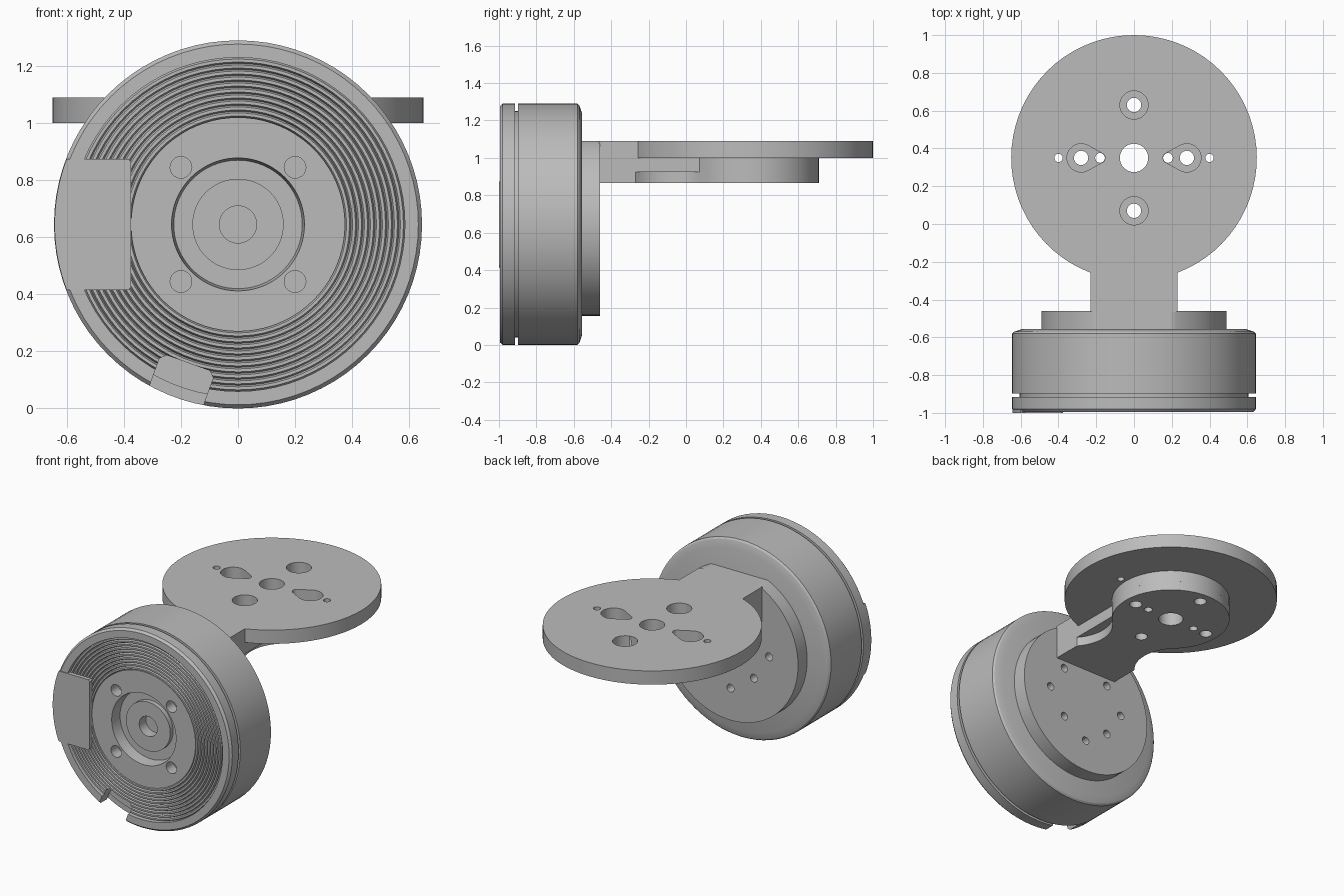
import bpy, bmesh
from math import sin, cos, pi, radians, asin, atan2

if "Cube" in bpy.data.objects:
    bpy.data.objects.remove(bpy.data.objects["Cube"])

grey = bpy.data.materials.new("plain_grey")
grey.use_nodes = True
GREY = (0.5, 0.5, 0.5, 1)
grey.diffuse_color = GREY
grey.node_tree.nodes["Principled BSDF"].inputs["Base Color"].default_value = GREY

MOTOR_Z = 0.645     # height of the motor axis
PLATE_Y = 0.35      # centre of the mounting plate


def finish(name, bm):
    bmesh.ops.remove_doubles(bm, verts=bm.verts, dist=1e-5)
    bmesh.ops.recalc_face_normals(bm, faces=bm.faces)
    mesh = bpy.data.meshes.new(name)
    bm.to_mesh(mesh)
    bm.free()
    mesh.materials.append(grey)
    ob = bpy.data.objects.new(name, mesh)
    bpy.context.collection.objects.link(ob)
    return ob


def lathe(name, profile, steps=80, x=0, z=MOTOR_Z):
    """Turn (radius, y) points around an axis along y."""
    bm = bmesh.new()
    vs = [bm.verts.new((x + r, y, z)) for r, y in profile]
    es = [bm.edges.new(pair) for pair in zip(vs, vs[1:])]
    bmesh.ops.spin(bm, geom=vs + es, cent=(x, 0, z), axis=(0, 1, 0),
                   angle=2 * pi, steps=steps)
    return finish(name, bm)


def prism(name, outline, lo, hi, along_y=False):
    """Extrude an outline along z, or along y when it is drawn in x and z."""
    bm = bmesh.new()
    place = (lambda a, b, h: (a, h, b)) if along_y else (lambda a, b, h: (a, b, h))
    base = bm.faces.new([bm.verts.new(place(a, b, lo)) for a, b in outline])
    top = bmesh.ops.extrude_face_region(bm, geom=[base])["geom"]
    for v in top:
        if isinstance(v, bmesh.types.BMVert):
            v.co["xyz".index("y" if along_y else "z")] = hi
    return finish(name, bm)


def arc(cx, cy, r, a0, a1, n=24):
    return [(cx + r * cos(a0 + (a1 - a0) * i / n), cy + r * sin(a0 + (a1 - a0) * i / n))
            for i in range(n + 1)]


def circle(cx, cy, r, n=32):
    return arc(cx, cy, r, 0, 2 * pi, n)[:-1]


def cut(ob, cutters):
    """Subtract the cutters, bake the result and remove them."""
    for c in cutters:
        mod = ob.modifiers.new("cut", "BOOLEAN")
        mod.operation = "DIFFERENCE"
        mod.solver = "EXACT"
        mod.object = c
        c.hide_render = True
    bpy.context.view_layer.update()
    deps = bpy.context.evaluated_depsgraph_get()
    baked = bpy.data.meshes.new_from_object(ob.evaluated_get(deps))
    ob.modifiers.clear()
    ob.data = baked
    for c in cutters:
        bpy.data.objects.remove(c)


def drill_y(x, z, r, lo, hi):
    return prism("drill", circle(x, z, r, 20), lo, hi, True)


# Motor bell: hub, recess, front disc, ridged winding, rim, groove and back
profile = [(0, -0.86), (0.065, -0.86), (0.065, -0.93), (0.16, -0.93),
           (0.16, -0.90), (0.225, -0.90), (0.233, -0.975), (0.375, -0.975)]
RIDGES = 10
pitch = (0.585 - 0.375) / RIDGES
for i in range(RIDGES):
    r = 0.375 + i * pitch
    profile += [(r, -0.965), (r + pitch * 0.25, -0.977),
                (r + pitch * 0.75, -0.977), (r + pitch, -0.965)]
profile += [(0.585, -0.995), (0.632, -0.995), (0.645, -0.98), (0.645, -0.915),
            (0.605, -0.915), (0.605, -0.897), (0.645, -0.897), (0.645, -0.58),
            (0.635, -0.57), (0.59, -0.555), (0, -0.555)]
bell = lathe("motor_bell", profile)

# Front screw holes and the cable notch through the rim
cutters = [drill_y(sx * 0.2, MOTOR_Z + sz * 0.2, 0.038, -1.1, -0.90)
           for sx in (-1, 1) for sz in (-1, 1)]
tilt = radians(19.8)
notch = []
for across, out in ((-0.1, 0.535), (-0.08, 0.516), (0.08, 0.516), (0.1, 0.535),
                    (0.1, 0.75), (-0.1, 0.75)):
    notch.append((across * cos(tilt) - out * sin(tilt),
                  MOTOR_Z - out * cos(tilt) - across * sin(tilt)))
cutters.append(prism("notch", notch, -1.1, -0.906, True))
cut(bell, cutters)

# Flush terminal cover on the front
half = asin(0.23 / 0.643)
cover = arc(0, MOTOR_Z, 0.643, pi - half, pi + half)
cover += [(-0.385, MOTOR_Z - 0.23), (-0.375, MOTOR_Z - 0.22),
          (-0.375, MOTOR_Z + 0.22), (-0.385, MOTOR_Z + 0.23)]
prism("terminal_cover", cover, -1.0, -0.93, True)

# Rear boss with a flat top and a ring of screw holes
boss = lathe("rear_boss", [(0, -0.57), (0.49, -0.57), (0.49, -0.46), (0, -0.46)])
cutters = [prism("flat", [(-1, 1.09), (1, 1.09), (1, 1.5), (-1, 1.5)], -0.8, -0.2, True)]
for i in range(8):
    r = 0.24 if i % 2 else 0.28
    cutters.append(drill_y(r * cos(i * pi / 4), MOTOR_Z + r * sin(i * pi / 4),
                           0.026, -0.54, -0.4))
cut(boss, cutters)


# Bracket: three stacked layers, each a disc with an arm to the motor
ARM = 0.23
ARM_END = -0.465


def keyhole(r, n=64):
    a = asin(ARM / r)
    return (arc(0, PLATE_Y, r, -pi / 2 + a, 1.5 * pi - a, n)
            + [(-ARM, ARM_END), (ARM, ARM_END)])


def scalloped():
    """Disc whose arm has a rounded scallop on each side."""
    cx, cy, rs = 0.42, -0.10, 0.255
    a = atan2(PLATE_Y - cy, -cx)
    side = arc(cx, cy, rs, pi + asin(0.17 / rs), a, 16)
    mirrored = [(-x, y) for x, y in reversed(side)]
    return ([(ARM, ARM_END)] + side
            + arc(0, PLATE_Y, 0.36, a - pi, 2 * pi - a, 48)[1:-1]
            + mirrored + [(-ARM, ARM_END)])


plate = prism("mounting_plate", keyhole(0.65), 1.0, 1.09)
middle = prism("bracket_middle", keyhole(0.36, 48), 0.925, 1.0)
lower = prism("bracket_lower", scalloped(), 0.865, 0.925)

# Teardrop pocket around a screw hole and a pin hole
lean = radians(119)
teardrop = arc(0.28, PLATE_Y, 0.075, -lean, lean) + arc(0.18, PLATE_Y, 0.027, lean, 2 * pi - lean, 10)

wide = [circle(0, PLATE_Y, 0.075)]
wide += [circle(0, PLATE_Y + s * 0.28, 0.075) for s in (-1, 1)]
wide += [[(s * x, y) for x, y in teardrop] for s in (-1, 1)]
pins = [circle(s * 0.40, PLATE_Y, 0.022, 16) for s in (-1, 1)]
narrow = [circle(0, PLATE_Y, 0.075)]
narrow += [circle(0, PLATE_Y + s * 0.28, 0.038, 24) for s in (-1, 1)]
narrow += [circle(s * 0.28, PLATE_Y, 0.038, 24) for s in (-1, 1)]
narrow += [circle(s * 0.18, PLATE_Y, 0.026, 16) for s in (-1, 1)]
for layer, holes in ((plate, wide + pins), (middle, wide), (lower, narrow)):
    cut(layer, [prism("hole", h, 0.7, 1.3) for h in holes])

# Smooth round walls, keep edges crisp
bpy.ops.object.select_all(action="DESELECT")
for ob in bpy.context.collection.objects:
    if ob.type == "MESH" and ob.data.materials and ob.data.materials[0] == grey:
        ob.select_set(True)
        bpy.context.view_layer.objects.active = ob
bpy.ops.object.shade_smooth_by_angle(angle=radians(25))
